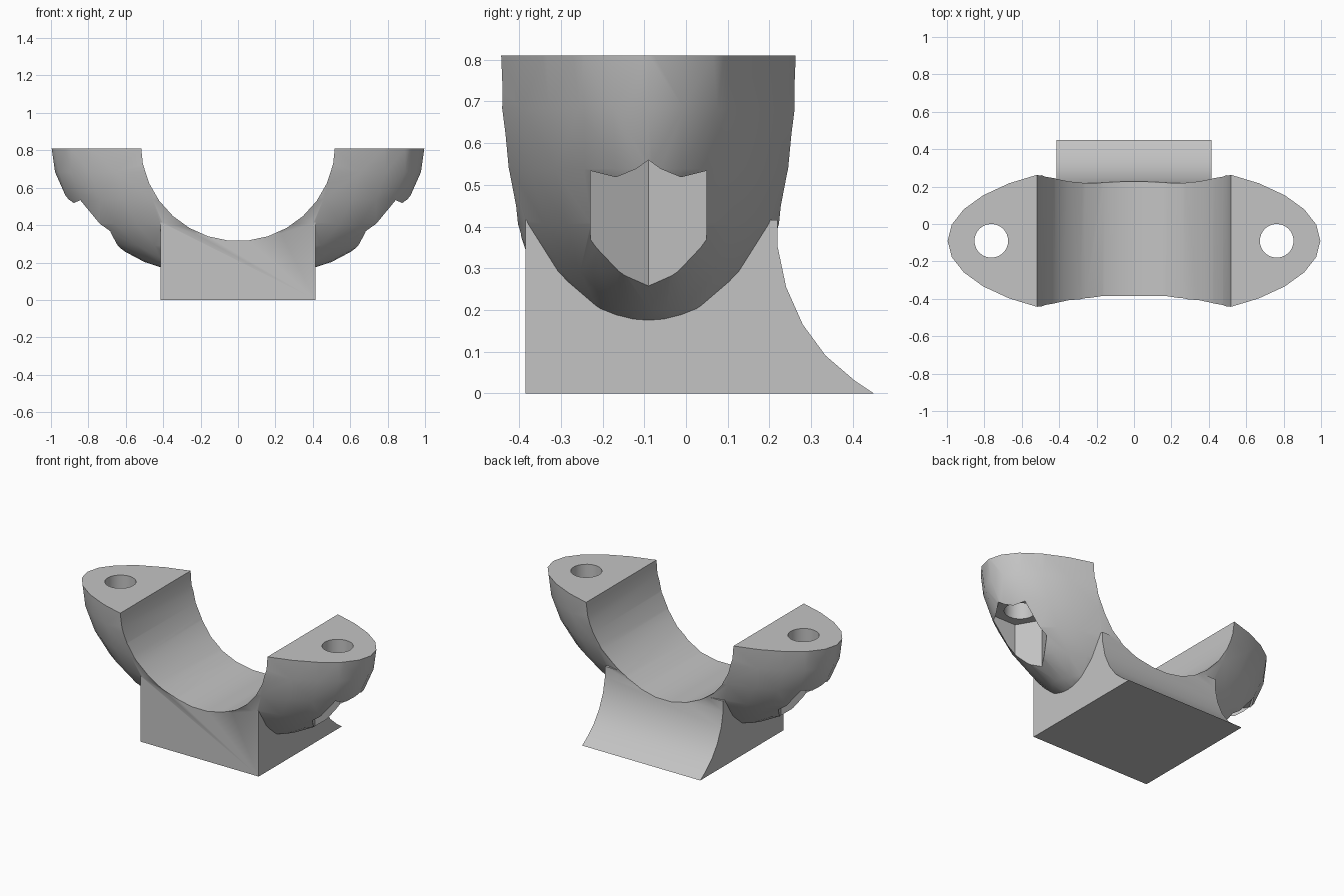
import bpy, bmesh
from math import sin, cos, radians

cube = bpy.data.objects.get("Cube")
if cube:
    bpy.data.objects.remove(cube, do_unlink=True)

MID_Y = -0.09      # centre line of the clamp
AXIS_Z = 0.835     # height of the pipe axis
TOP_Z = 0.81       # flat mating face

grey = bpy.data.materials.new("plain grey")
grey.use_nodes = True
colour = (0.55, 0.55, 0.55, 1)
grey.diffuse_color = colour
grey.node_tree.nodes["Principled BSDF"].inputs["Base Color"].default_value = colour


def add_object(name, bm):
    bmesh.ops.recalc_face_normals(bm, faces=bm.faces)
    mesh = bpy.data.meshes.new(name)
    bm.to_mesh(mesh)
    bm.free()
    mesh.materials.append(grey)
    obj = bpy.data.objects.new(name, mesh)
    bpy.context.collection.objects.link(obj)
    return obj


def prism(name, points, offset):
    """Extrude a closed outline along the offset vector."""
    bm = bmesh.new()
    face = bm.faces.new([bm.verts.new(p) for p in points])
    result = bmesh.ops.extrude_face_region(bm, geom=[face], use_keep_orig=True)
    verts = [g for g in result["geom"] if isinstance(g, bmesh.types.BMVert)]
    bmesh.ops.translate(bm, vec=offset, verts=verts)
    return add_object(name, bm)


def ring(count, radius):
    return [(radius * cos(radians(360 * i / count)),
             radius * sin(radians(360 * i / count))) for i in range(count)]


def combine(target, tool, operation):
    mod = target.modifiers.new(operation.lower(), "BOOLEAN")
    mod.operation = operation
    mod.solver = "EXACT"
    mod.object = tool
    bpy.context.view_layer.objects.active = target
    bpy.ops.object.modifier_apply(modifier=mod.name)
    bpy.data.objects.remove(tool, do_unlink=True)


# Rounded shell: a faceted ellipsoid, rings every 12 degrees
bm = bmesh.new()
for lat in range(-84, 85, 12):
    for x, y in ring(30, cos(radians(lat))):
        bm.verts.new((x, MID_Y + 0.416 * y, AXIS_Z + 0.73 * sin(radians(lat))))
bmesh.ops.convex_hull(bm, input=bm.verts)
clamp = add_object("pipe_clamp", bm)

# Foot block with a concave back
side = [(-0.385, 0), (0.45, 0), (0.405, 0.03), (0.335, 0.09), (0.28, 0.165),
        (0.24, 0.255), (0.22, 0.35), (0.22, 0.415), (-0.385, 0.415)]
foot = prism("foot_block", [(-0.415, y, z) for y, z in side], (0.83, 0, 0))
combine(clamp, foot, "UNION")

# Pipe channel
channel = prism("channel_cutter", [(x, -1, AXIS_Z + z) for x, z in ring(30, 0.52)], (0, 2, 0))
combine(clamp, channel, "DIFFERENCE")

# Flat mating face
cap = prism("top_cutter", [(-2, -2, TOP_Z), (2, -2, TOP_Z), (2, 2, TOP_Z), (-2, 2, TOP_Z)], (0, 0, 2))
combine(clamp, cap, "DIFFERENCE")

# Bolt holes and hexagonal nut pockets on both sides
for sx in (-0.763, 0.763):
    hole = prism("hole_cutter", [(sx + x, MID_Y + y, 0.1) for x, y in ring(30, 0.09)], (0, 0, 1))
    combine(clamp, hole, "DIFFERENCE")
    pocket = prism("nut_cutter", [(sx + x, MID_Y + y, 0.1) for x, y in ring(6, 0.16)], (0, 0, 0.46))
    combine(clamp, pocket, "DIFFERENCE")

bpy.ops.object.select_all(action="DESELECT")
clamp.select_set(True)
bpy.context.view_layer.objects.active = clamp
bpy.ops.object.shade_smooth_by_angle(angle=radians(30))
